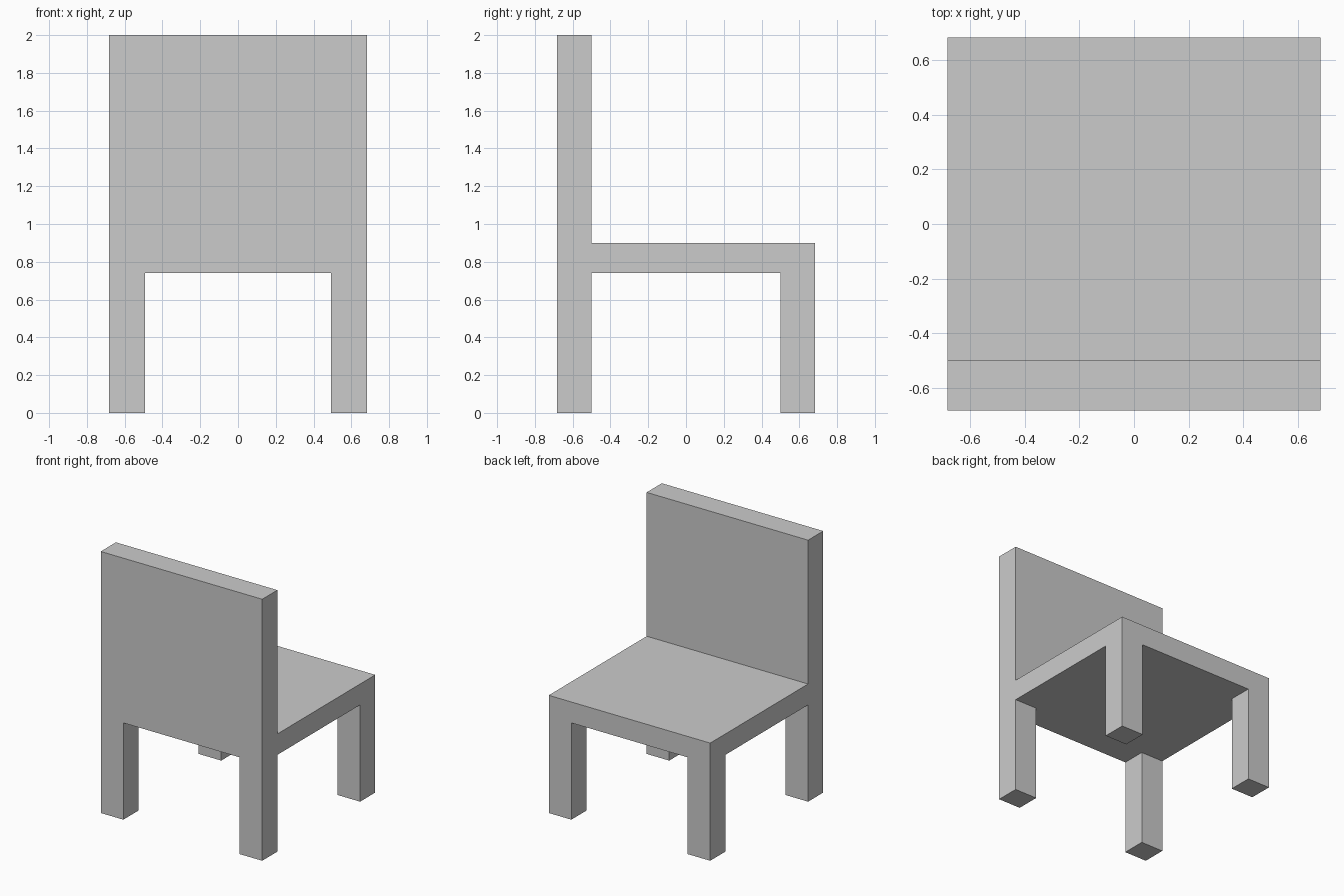
import bpy
import bmesh
from mathutils import Vector

if "Cube" in bpy.data.objects:
    bpy.data.objects.remove(bpy.data.objects["Cube"])

HALF = 0.683           # half width and half depth
LEG_X = 0.492          # inner side of legs
LEG_Y = 0.50           # inner face of legs and backrest
SEAT_LOW, SEAT_TOP, TOP = 0.74, 0.90, 2.0


def box(name, low, high):
    """Axis-aligned box between two corners."""
    low, high = Vector(low), Vector(high)
    mid, size = (low + high) / 2, high - low
    bm = bmesh.new()
    bmesh.ops.create_cube(bm, size=1)
    bmesh.ops.scale(bm, vec=size, verts=bm.verts)
    mesh = bpy.data.meshes.new(name)
    bm.to_mesh(mesh)
    bm.free()
    obj = bpy.data.objects.new(name, mesh)
    obj.location = mid
    bpy.context.collection.objects.link(obj)
    return obj


# Backrest slab and the seat that butts against it
box("backrest", (-HALF, -HALF, SEAT_LOW), (HALF, -LEG_Y, TOP))
box("seat", (-HALF, -LEG_Y, SEAT_LOW), (HALF, HALF, SEAT_TOP))

# Four square legs flush with the outer corners
for side, x in (("left", -HALF), ("right", LEG_X)):
    for end, y in (("front", -HALF), ("back", LEG_Y)):
        box(f"{end}_{side}_leg", (x, y, 0),
            (x + HALF - LEG_X, y + HALF - LEG_Y, SEAT_LOW))
